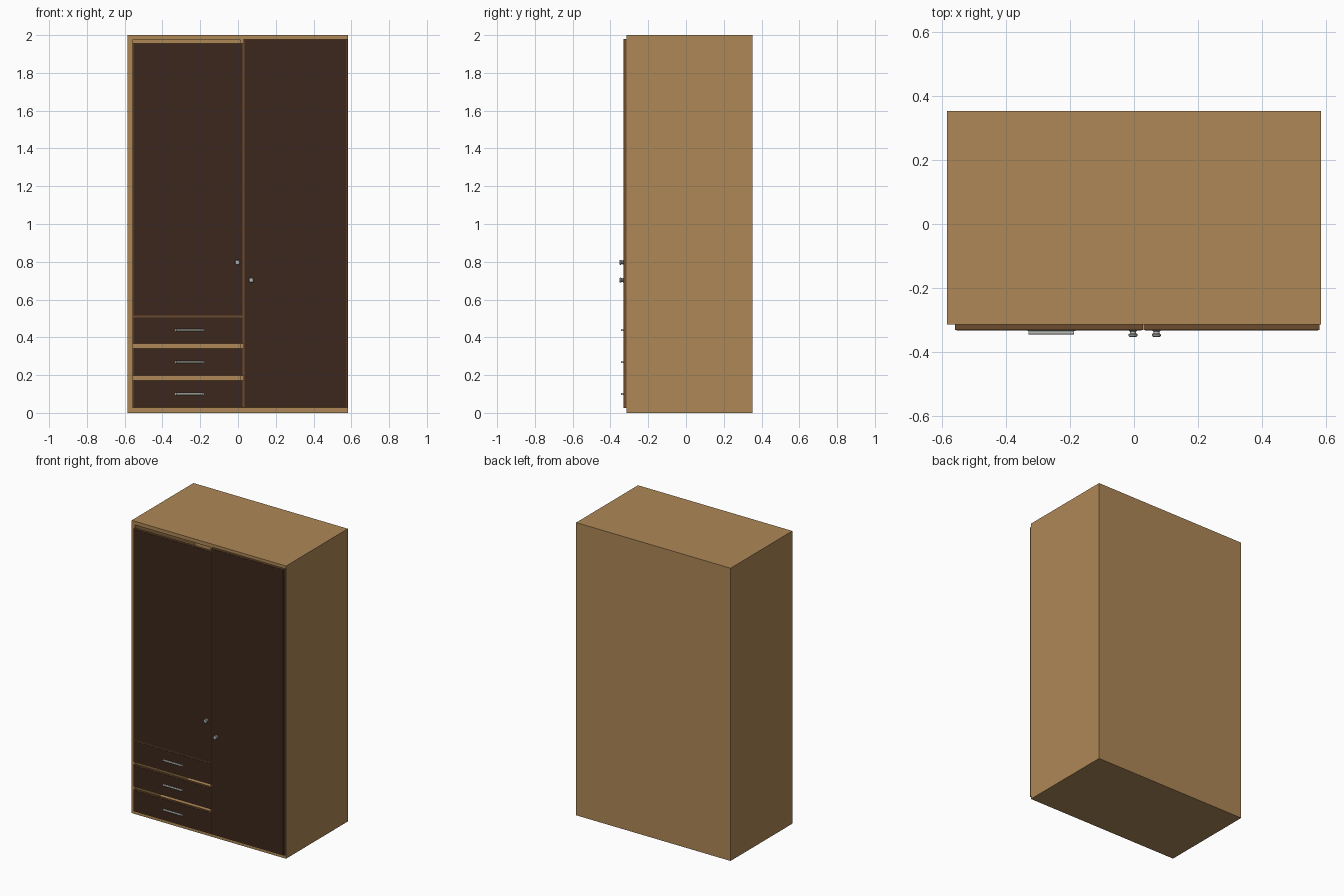
import bpy, bmesh, math
from mathutils import Matrix

if "Cube" in bpy.data.objects:
    bpy.data.objects.remove(bpy.data.objects["Cube"])


def material(name, rgb):
    m = bpy.data.materials.new(name)
    m.diffuse_color = (*rgb, 1)
    m.use_nodes = True
    m.node_tree.nodes["Principled BSDF"].inputs["Base Color"].default_value = m.diffuse_color
    return m


OAK = material("light_wood", (0.42, 0.245, 0.095))
EDGE = material("edge_wood", (0.15, 0.07, 0.028))
DARK = material("dark_wood", (0.045, 0.02, 0.012))
METAL = material("metal", (0.45, 0.47, 0.44))


def box(name, x, y, z, mat):
    bm = bmesh.new()
    bmesh.ops.create_cube(bm, size=1)
    for v in bm.verts:
        v.co = [r[0] + (c + 0.5) * (r[1] - r[0]) for c, r in zip(v.co, (x, y, z))]
    return finish(name, bm, mat)


def finish(name, bm, mat, smooth=False):
    mesh = bpy.data.meshes.new(name)
    bmesh.ops.recalc_face_normals(bm, faces=bm.faces)
    bm.to_mesh(mesh)
    bm.free()
    mesh.materials.append(mat)
    ob = bpy.data.objects.new(name, mesh)
    bpy.context.collection.objects.link(ob)
    if smooth:
        bpy.ops.object.select_all(action='DESELECT')
        ob.select_set(True)
        bpy.context.view_layer.objects.active = ob
        bpy.ops.object.shade_smooth_by_angle(angle=math.radians(35))
    return ob


def front_panel(name, x, z):
    # board with a slightly smaller dark face laid on it
    box(name + "_board", x, (FRONT - 0.016, FRONT), z, EDGE)
    e = 0.005
    box(name + "_face", (x[0] + e, x[1] - e), (FRONT - 0.0175, FRONT - 0.016),
        (z[0] + e, z[1] - e), DARK)


def knob(name, x, z):
    # turned profile of (radius, y)
    prof = [(0, -0.330), (0.012, -0.330), (0.012, -0.333), (0.009, -0.336),
            (0.010, -0.341), (0.0135, -0.344), (0.0135, -0.349), (0.011, -0.352), (0, -0.352)]
    bm = bmesh.new()
    vs = [bm.verts.new((x + r, y, z)) for r, y in prof]
    es = [bm.edges.new(p) for p in zip(vs, vs[1:])]
    bmesh.ops.spin(bm, geom=vs + es, cent=(x, 0, z), axis=(0, 1, 0),
                   angle=math.tau, steps=20)
    bmesh.ops.remove_doubles(bm, verts=bm.verts, dist=1e-5)
    finish(name, bm, METAL, True)


def handle(name, z):
    # rounded bar on a thin base plate
    box(name + "_base", (-0.333, -0.182), (-0.334, -0.330), (z - 0.004, z + 0.004), METAL)
    bm = bmesh.new()
    bmesh.ops.create_cone(bm, cap_ends=True, segments=16, radius1=0.0055, radius2=0.0055,
                          depth=0.142,
                          matrix=Matrix.Translation((-0.258, -0.3395, z)) @ Matrix.Rotation(math.pi / 2, 4, 'Y'))
    finish(name + "_bar", bm, METAL, True)


L, R, FRONT, BACK, T = -0.584, 0.583, -0.314, 0.353, 0.025

# carcass
box("left_side", (L, L + T), (FRONT, BACK), (0, 2), OAK)
box("right_side", (R - T, R), (FRONT, BACK), (0, 2), OAK)
box("base_panel", (L + T, R - T), (FRONT, BACK), (0, T), OAK)
box("top_panel", (L + T, R - T), (FRONT, BACK), (2 - T, 2), OAK)
box("back_panel", (L + T, R - T), (BACK - 0.02, BACK), (T, 2 - T), OAK)
box("divider", (0.012, 0.034), (FRONT, BACK - 0.02), (T, 2 - T), OAK)

# doors
front_panel("left_door", (-0.558, 0.028), (0.511, 1.957))
front_panel("right_door", (0.029, 0.579), (0.026, 1.98))
knob("left_door_knob", -0.003, 0.797)
knob("right_door_knob", 0.07, 0.703)

# drawers
for i in range(3):
    z = 0.026 + i * 0.169
    front_panel(f"drawer_{i + 1}", (-0.558, 0.028), (z, z + (0.148 if i < 2 else 0.146)))
    handle(f"drawer_handle_{i + 1}", 0.1 + i * 0.169)
